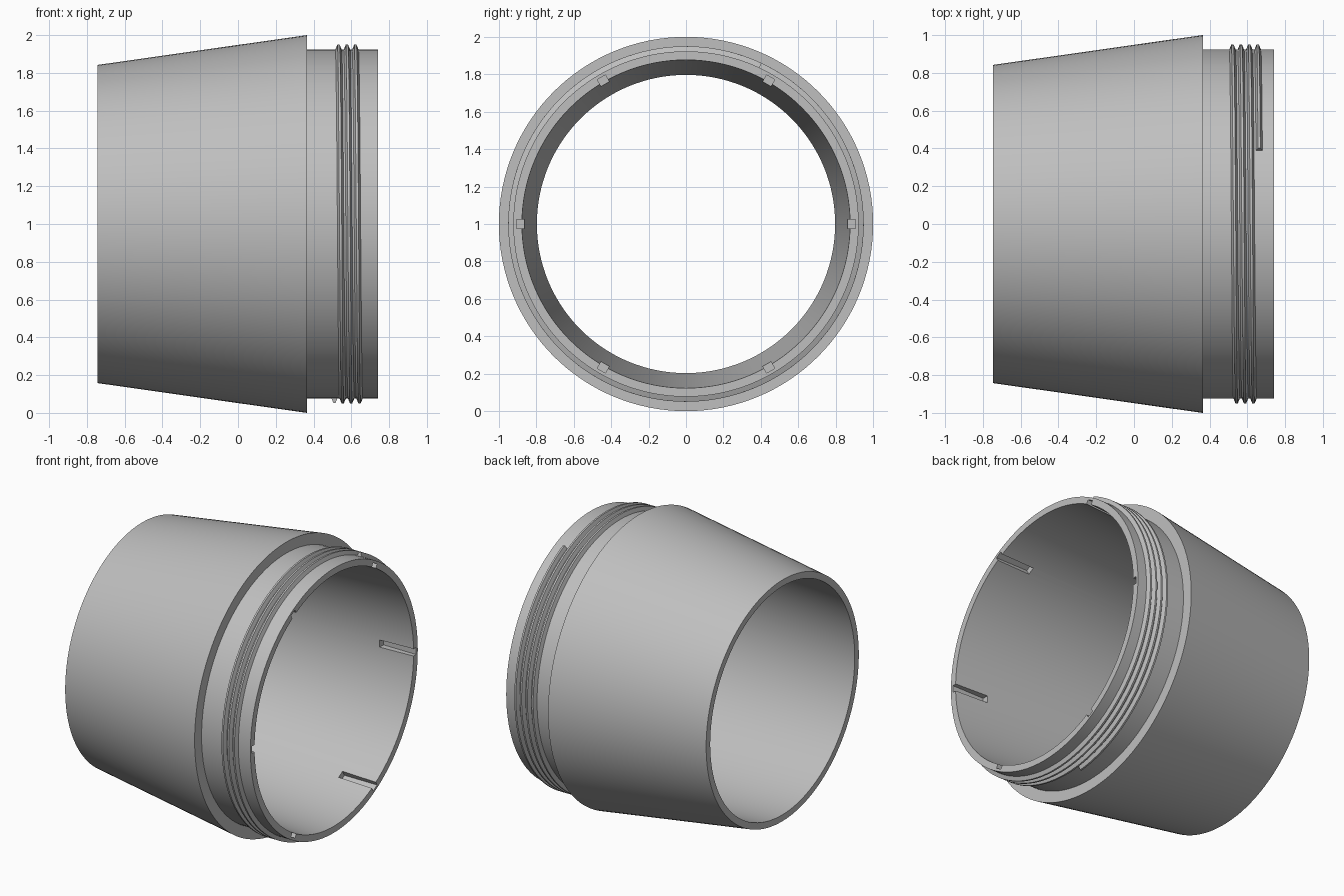
import bpy, bmesh
from math import sin, cos, pi, radians
from mathutils import Matrix, Vector

cube = bpy.data.objects.get("Cube")
if cube:
    bpy.data.objects.remove(cube, do_unlink=True)

grey = bpy.data.materials.new("grey_plastic")
grey.use_nodes = True
grey.diffuse_color = (0.52, 0.52, 0.52, 1)
grey.node_tree.nodes["Principled BSDF"].inputs["Base Color"].default_value = grey.diffuse_color

SEGMENTS = 128


def make_object(name, bm):
    bmesh.ops.recalc_face_normals(bm, faces=bm.faces)
    mesh = bpy.data.meshes.new(name)
    bm.to_mesh(mesh)
    bm.free()
    mesh.materials.append(grey)
    obj = bpy.data.objects.new(name, mesh)
    bpy.context.collection.objects.link(obj)
    return obj


def around(x, r, angle):
    """Point at radius r about the horizontal axis of the sleeve."""
    return Vector((x, r * cos(angle), 1 + r * sin(angle)))


def bridge(bm, ring_a, ring_b):
    n = len(ring_a)
    for i in range(n):
        j = (i + 1) % n
        bm.faces.new((ring_a[i], ring_a[j], ring_b[j], ring_b[i]))


def smooth(obj):
    bpy.ops.object.select_all(action="DESELECT")
    obj.select_set(True)
    bpy.context.view_layer.objects.active = obj
    bpy.ops.object.shade_smooth_by_angle(angle=radians(25))


# Tapered sleeve with stepped neck: closed wall profile (x, radius)
wall = [(-0.745, 0.797), (-0.745, 0.842), (0.365, 1.0),
        (0.365, 0.923), (0.742, 0.923), (0.742, 0.877)]
bm = bmesh.new()
rings = [[bm.verts.new(around(x, r, 2 * pi * i / SEGMENTS)) for x, r in wall]
         for i in range(SEGMENTS)]
for i, ring in enumerate(rings):
    bridge(bm, ring, rings[(i + 1) % SEGMENTS])
sleeve = make_object("tapered_sleeve", bm)

# Six key slots cut into the mouth of the neck
bm = bmesh.new()
for k in range(6):
    turn = Matrix.Translation((0, 0, 1)) @ Matrix.Rotation(k * pi / 3, 4, "X")
    place = Matrix.Translation((0.645, 0.855, 0)) @ Matrix.Diagonal((0.31, 0.10, 0.05, 1))
    bmesh.ops.create_cube(bm, size=1, matrix=turn @ place)
cutter = make_object("slot_cutter", bm)
cutter.hide_render = True
bpy.context.view_layer.objects.active = sleeve
cut = sleeve.modifiers.new("key_slots", "BOOLEAN")
cut.operation = "DIFFERENCE"
cut.solver = "EXACT"
cut.object = cutter
bpy.ops.object.modifier_apply(modifier=cut.name)
bpy.data.objects.remove(cutter, do_unlink=True)
smooth(sleeve)

# Helical thread: trapezoid section swept just over three turns
section = [(-0.02, 0.915), (-0.017, 0.923), (-0.006, 0.95),
           (0.006, 0.95), (0.017, 0.923), (0.02, 0.915)]
PITCH = 0.0445
start, end = radians(-85), radians(3 * 360 + 65)
steps = int((end - start) / (2 * pi) * SEGMENTS)
bm = bmesh.new()
rings = []
for s in range(steps + 1):
    a = start + (end - start) * s / steps
    x = 0.521 + PITCH * a / (2 * pi)
    rings.append([bm.verts.new(around(x + dx, r, a)) for dx, r in section])
for ring_a, ring_b in zip(rings, rings[1:]):
    bridge(bm, ring_a, ring_b)
bm.faces.new(rings[0])
bm.faces.new(rings[-1])
smooth(make_object("screw_thread", bm))
